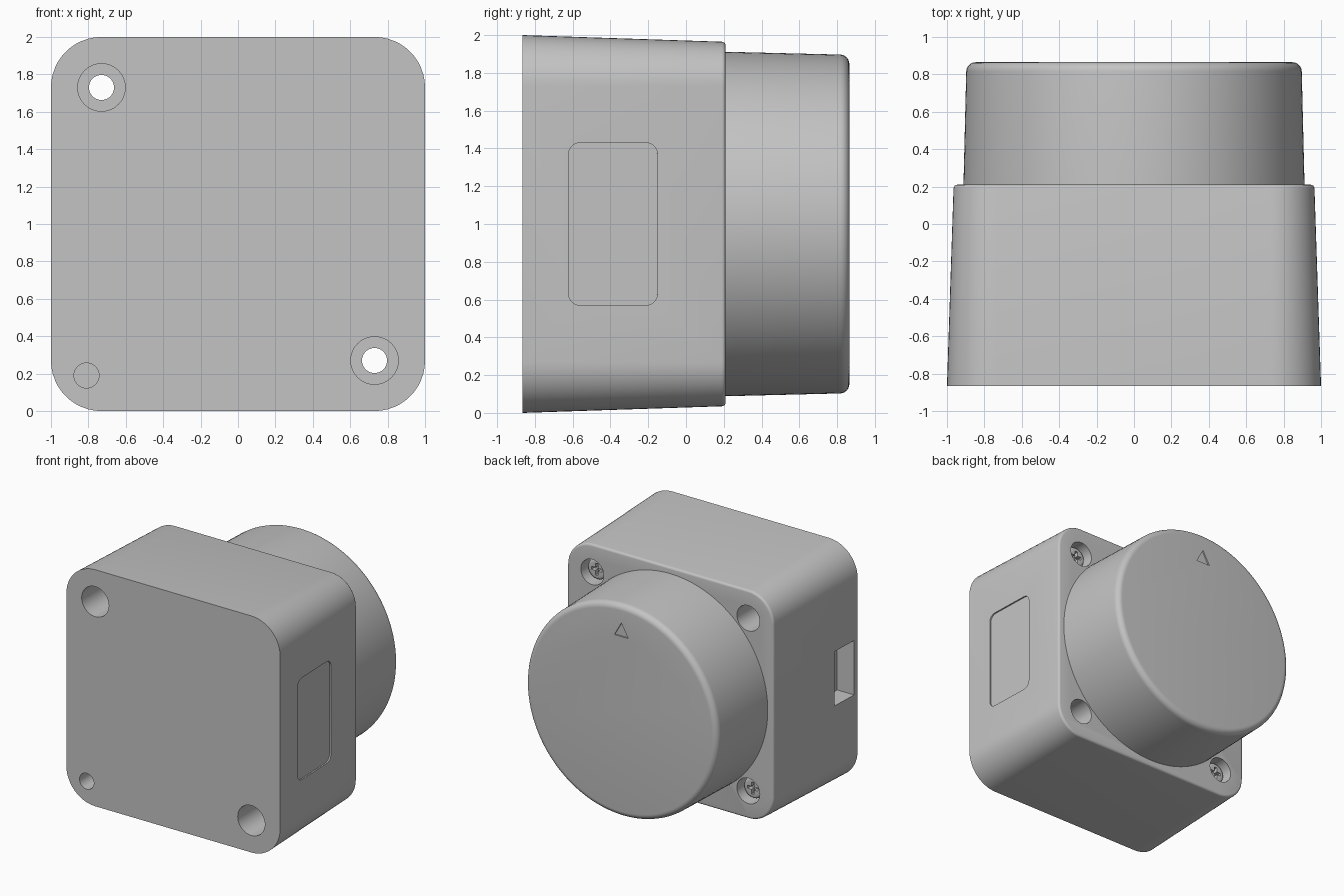
import bpy, bmesh, math
from mathutils import Matrix, Vector

default = bpy.data.objects.get("Cube")
if default:
    bpy.data.objects.remove(default, do_unlink=True)

grey = bpy.data.materials.new("plain grey")
grey.use_nodes = True
grey.diffuse_color = (0.55, 0.55, 0.55, 1)
grey.node_tree.nodes["Principled BSDF"].inputs["Base Color"].default_value = grey.diffuse_color

FRONT, SHELF, BACK = -0.865, 0.21, 0.865
CORNER = 0.73      # centre of the rounded corners and of the screw holes
TAPER = math.atan(0.035 / (SHELF - FRONT))


def finish(name, bm):
    bmesh.ops.recalc_face_normals(bm, faces=bm.faces)
    mesh = bpy.data.meshes.new(name)
    bm.to_mesh(mesh)
    bm.free()
    mesh.materials.append(grey)
    obj = bpy.data.objects.new(name, mesh)
    bpy.context.collection.objects.link(obj)
    return obj


def ring(c, r, n):
    """Circle of radius r, or a rounded square with corner centres at +-c."""
    pts = []
    for q in range(4):
        sx, sz = ((1, 1), (-1, 1), (-1, -1), (1, -1))[q]
        for i in range(n + 1 if c else n):
            a = (q + i / n) * math.pi / 2
            pts.append((sx * c + r * math.cos(a), sz * c + r * math.sin(a)))
    return pts


def loft(name, sections, c=0, n=12, x=0, z=1):
    """Skin along y through (y, radius) sections."""
    bm = bmesh.new()
    rings = [[bm.verts.new((x + px, y, z + pz)) for px, pz in ring(c, r, n)]
             for y, r in sections]
    for a, b in zip(rings, rings[1:]):
        for i in range(len(a)):
            j = (i + 1) % len(a)
            bm.faces.new((a[i], a[j], b[j], b[i]))
    bm.faces.new(rings[0])
    bm.faces.new(rings[-1])
    return finish(name, bm)


def fillet(y, r, size, steps):
    """Sections that round off an end at height y."""
    angles = [i / steps * math.pi / 2 for i in range(steps + 1)]
    return [(y - size + size * math.sin(a), r - size + size * math.cos(a)) for a in angles]


def box(name, size, centre, turn=0, round_x=0):
    bm = bmesh.new()
    m = Matrix.Translation(centre) @ Matrix.Rotation(turn, 4, 'Z')
    bmesh.ops.create_cube(bm, size=1, matrix=Matrix.Diagonal((*size, 1)))
    if round_x:
        edges = [e for e in bm.edges
                 if abs(e.verts[0].co.x - e.verts[1].co.x) > size[0] / 2]
        bmesh.ops.bevel(bm, geom=edges, offset=round_x, segments=5, profile=0.5,
                        affect='EDGES')
    bm.transform(m)
    return finish(name, bm)


def cut(target, cutter):
    mod = target.modifiers.new("cut", 'BOOLEAN')
    mod.operation = 'DIFFERENCE'
    mod.solver = 'EXACT'
    mod.object = cutter
    bpy.context.view_layer.update()
    with bpy.context.temp_override(object=target, active_object=target):
        bpy.ops.object.modifier_apply(modifier=mod.name)
    bpy.data.objects.remove(cutter, do_unlink=True)


def bore(target, x, z, y0, y1, r):
    cut(target, loft("bore", [(y0, r), (y1, r)], x=x, z=z))


# Tapered housing with rounded corners and a softened rear edge
housing = loft("housing", [(FRONT, 1 - CORNER)] + fillet(SHELF, 0.965 - CORNER, 0.02, 4),
               c=CORNER, n=12)

# Mounting holes right through two opposite corners, wide at both ends
for s in (-1, 1):
    x, z = s * CORNER, 1 - s * CORNER
    bore(housing, x, z, -1, -0.4, 0.127)
    bore(housing, x, z, -0.1, 0.4, 0.107)
    bore(housing, x, z, -0.5, 0, 0.067)

# Small blind hole on the front
bore(housing, -0.81, 0.19, -1, -0.66, 0.067)

# Sunken screws in the other two corners
for s, side in ((1, "upper"), (-1, "lower")):
    x, z = s * CORNER, 1 + s * CORNER
    bore(housing, x, z, 0.08, 0.4, 0.107)
    screw = loft(side + "_screw", [(0.06, 0.09)] + fillet(0.15, 0.09, 0.025, 4), x=x, z=z)
    for size in ((0.1, 0.08, 0.026), (0.026, 0.08, 0.1)):
        cut(screw, box("slot", size, (x, 0.15, z)))

# Shallow label panel on the left side
cut(housing, box("panel", (0.1, 0.47, 0.86), (1.022, -0.385, 1), TAPER, 0.06))

# Connector port on the right side
cut(housing, box("port", (0.3, 0.25, 0.46), (-0.99, -0.695, 0.99)))

# Round knob at the back with a rounded rim
knob = loft("knob", [(SHELF - 0.01, 0.912)] + fillet(BACK, 0.897, 0.05, 7), n=32)

# Triangular pointer sunk into the knob face
bm = bmesh.new()
ends = [[bm.verts.new((x, y, z)) for x, z in ((-0.065, 1.63), (0.065, 1.63), (0, 1.745))]
        for y in (BACK - 0.012, BACK + 0.1)]
for tri in ends:
    bm.faces.new(tri)
for i in range(3):
    j = (i + 1) % 3
    bm.faces.new((ends[0][i], ends[0][j], ends[1][j], ends[1][i]))
cut(knob, finish("pointer", bm))

# Smooth the curves, keep the hard edges
for obj in bpy.context.collection.objects:
    if obj.type == 'MESH' and grey.name in obj.data.materials:
        bpy.ops.object.select_all(action='DESELECT')
        obj.select_set(True)
        bpy.context.view_layer.objects.active = obj
        bpy.ops.object.shade_smooth_by_angle(angle=math.radians(30))
